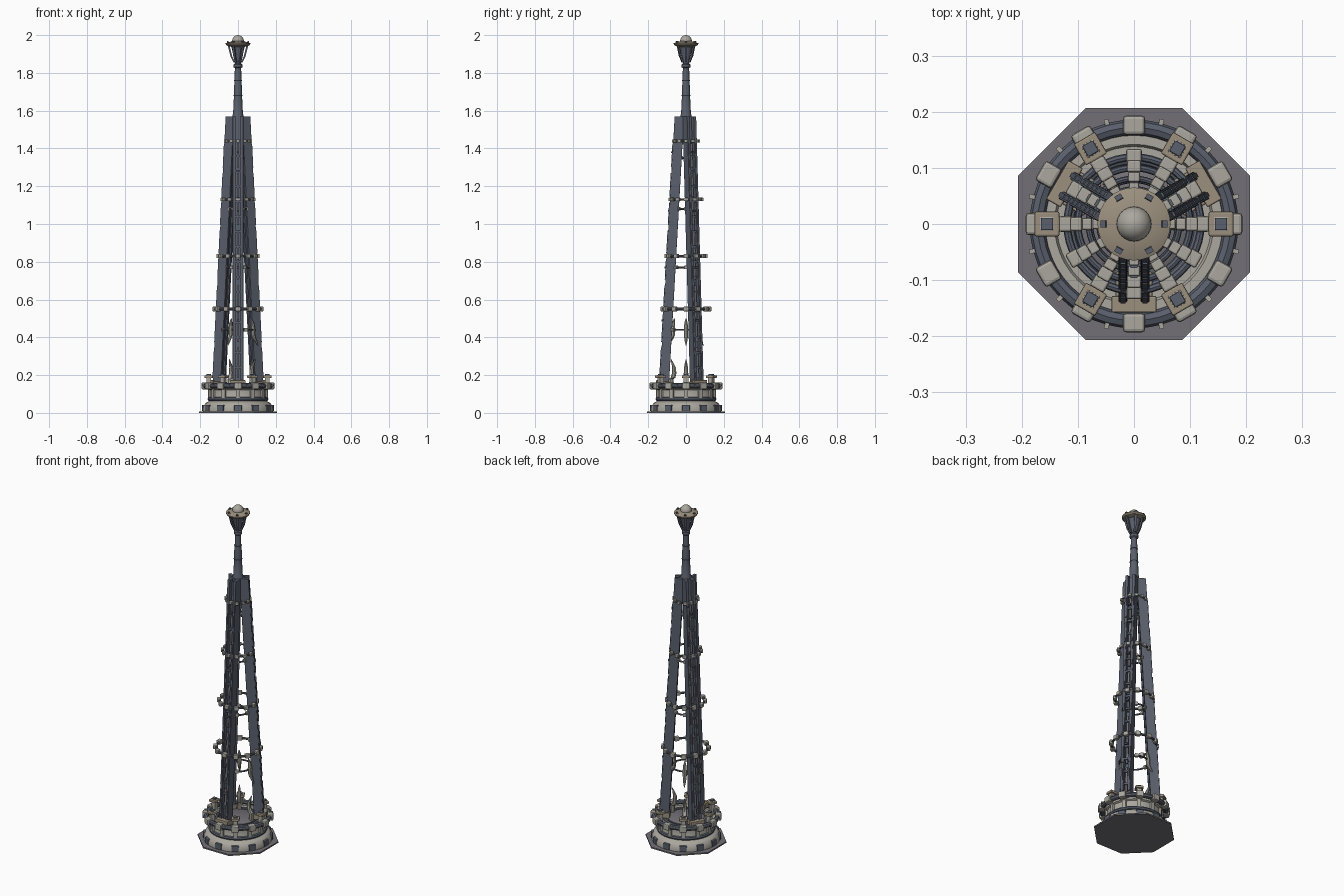
import bpy, bmesh, math
from math import sin, cos, pi, radians

if "Cube" in bpy.data.objects:
    bpy.data.objects.remove(bpy.data.objects["Cube"])

def material(name, c):
    m = bpy.data.materials.new(name)
    m.diffuse_color = (*c, 1)
    m.use_nodes = True
    m.node_tree.nodes["Principled BSDF"].inputs["Base Color"].default_value = m.diffuse_color
    return m

DARK = material("slate_metal", (0.10, 0.115, 0.15))
PALE = material("pale_stone", (0.40, 0.385, 0.34))
TAN = material("tan_metal", (0.33, 0.28, 0.21))
PLATE = material("plate_grey", (0.17, 0.16, 0.18))
LEGS = [30, 150, 270]
GAPS = [0, 120, 240]
SIX = range(0, 360, 60)
TWELVE = range(0, 360, 30)

def pt(a, r, t, z):
    # radial / tangential / height coordinates to world
    a = radians(a)
    return (r * cos(a) - t * sin(a), r * sin(a) + t * cos(a), z)

def finish(bm, name, mat, bevel=0, smooth=False):
    bmesh.ops.recalc_face_normals(bm, faces=bm.faces)
    me = bpy.data.meshes.new(name)
    bm.to_mesh(me)
    bm.free()
    ob = bpy.data.objects.new(name, me)
    bpy.context.collection.objects.link(ob)
    me.materials.append(mat)
    if bevel:
        m = ob.modifiers.new("bevel", 'BEVEL')
        m.width, m.segments = bevel, 2
    if smooth:
        bpy.ops.object.select_all(action='DESELECT')
        ob.select_set(True)
        bpy.context.view_layer.objects.active = ob
        bpy.ops.object.shade_smooth_by_angle(angle=radians(35))
    return ob

def loft(bm, rings, cap=True, closed=False):
    rings = [[bm.verts.new(p) for p in r] for r in rings]
    n = len(rings[0])
    pairs = list(zip(rings, rings[1:]))
    if closed:
        pairs.append((rings[-1], rings[0]))
    for a, b in pairs:
        for i in range(n):
            j = (i + 1) % n
            bm.faces.new((a[i], a[j], b[j], b[i]))
    if cap and not closed:
        bm.faces.new(rings[0])
        bm.faces.new(rings[-1])

def beam(bm, a, p0, p1, w, d, t=0):
    # leaning box, horizontal ends; p = (radius, height)
    loft(bm, [[pt(a, r + x * d / 2, t + y * w / 2, z) for x, y in
               ((-1, -1), (1, -1), (1, 1), (-1, 1))] for r, z in (p0, p1)])

def boxes(name, angles, specs, mat, bevel=0):
    # specs: radius, centre height, width, depth, height
    bm = bmesh.new()
    for a in angles:
        for r, z, w, d, h in specs:
            beam(bm, a, (r, z - h / 2), (r, z + h / 2), w, d)
    return finish(bm, name, mat, bevel)

def lathe(name, prof, mat, n=48, closed=False, phase=0, smooth=True):
    bm = bmesh.new()
    loft(bm, [[(r * cos(2 * pi * i / n + phase), r * sin(2 * pi * i / n + phase), z)
               for i in range(n)] for r, z in prof], closed=closed)
    return finish(bm, name, mat, smooth=smooth)

def ring(name, r, z, tube, mat):
    return lathe(name, [(r + tube * cos(k * pi / 4), z + tube * sin(k * pi / 4))
                        for k in range(8)], mat, closed=True)

def leg_r(z):
    return 0.115 - (z - 0.15) * 0.0563

# base plate and stepped drum
R8 = 0.207 / cos(pi / 8)
lathe("base_plate", [(R8, 0), (R8, 0.008)], PLATE, 8, phase=pi / 8, smooth=False)
lathe("base_drum", [(0.186, 0.008), (0.186, 0.03), (0.172, 0.052), (0.165, 0.056),
                    (0.155, 0.06), (0.148, 0.07), (0.148, 0.12), (0.158, 0.125),
                    (0.158, 0.137), (0.142, 0.137), (0.138, 0.128)], PALE)
ring("lower_band", 0.15, 0.073, 0.011, DARK)
ring("floor_band", 0.115, 0.128, 0.010, DARK)
lathe("floor_dish", [(0.10, 0.12), (0.10, 0.135), (0.085, 0.142)], PLATE)
boxes("base_blocks", TWELVE, [(0.18, 0.026, 0.04, 0.02, 0.034)], DARK, 0.004)
boxes("drum_ribs", TWELVE, [(0.15, 0.1, 0.022, 0.016, 0.05)], PALE, 0.003)

# large collar with clamps and posts
ring("collar_ring", 0.172, 0.143, 0.014, DARK)
boxes("collar_clamps", TWELVE, [(0.176, 0.143, 0.04, 0.034, 0.036)], PALE, 0.006)
boxes("collar_studs", range(15, 375, 30), [(0.187, 0.147, 0.008, 0.012, 0.008)], PALE)
boxes("collar_posts", SIX, [(0.155, 0.165, 0.026, 0.026, 0.07)], PALE, 0.002)
boxes("post_caps", SIX, [(0.155, 0.192, 0.044, 0.044, 0.014)], TAN, 0.003)
boxes("post_pins", SIX, [(0.155, 0.2, 0.022, 0.022, 0.014)], DARK, 0.002)
boxes("leg_feet", LEGS, [(0.143, 0.158, 0.08, 0.03, 0.03), (0.115, 0.15, 0.066, 0.06, 0.03)], TAN, 0.003)

# three leaning channel legs
bm = bmesh.new()
for a in LEGS:
    b, t = (leg_r(0.13), 0.13), (leg_r(1.57), 1.57)
    for s in (-1, 1):
        beam(bm, a, b, t, 0.016, 0.05, s * 0.02)
    beam(bm, a, (b[0] - 0.008, b[1]), (t[0] - 0.008, t[1]), 0.03, 0.018)
finish(bm, "legs", DARK, 0.0015)

# side rails and centre strips, split between the rings
bm, strips = bmesh.new(), bmesh.new()
STOPS = [0.17, 0.36, 0.55, 0.69, 0.83, 0.98, 1.13, 1.285, 1.44]
for a in LEGS:
    for z0, z1 in zip(STOPS, STOPS[1:]):
        z0, z1 = z0 + 0.015, z1 - 0.015
        for s in (-1, 1):
            beam(bm, a, (leg_r(z0) + 0.026, z0), (leg_r(z1) + 0.026, z1), 0.009, 0.006, s * 0.02)
        beam(strips, a, (leg_r(z0) + 0.006, z0), (leg_r(z1) + 0.006, z1), 0.012, 0.014)
finish(bm, "leg_rails", DARK)
finish(strips, "leg_strips", PLATE)
boxes("leg_rungs", LEGS, [(leg_r(z) + 0.014, z, 0.03, 0.012, 0.012)
                          for z in [0.24 + 0.08 * i for i in range(16)]], DARK)

# ring tiers around the legs
for i, (z, r, s) in enumerate([(0.55, 0.119, 1), (0.83, 0.1, 0.9),
                               (1.13, 0.081, 0.75), (1.44, 0.063, 0.65)]):
    ring(f"tier_ring_{i}", r, z, 0.007 * s, DARK)
    boxes(f"tier_clamps_{i}", TWELVE, [(r + 0.003, z, 0.028 * s, 0.024 * s, 0.025 * s)], PALE, 0.004 * s)
    boxes(f"tier_pegs_{i}", LEGS, [(leg_r(z - 0.06) + 0.024, z - 0.06, 0.012, 0.018, 0.01)], DARK)

# smaller inner hoops
for i, (z, r) in enumerate([(0.44, 0.078), (0.77, 0.06), (1.08, 0.045), (1.35, 0.032)]):
    ring(f"inner_hoop_{i}", r, z, 0.005, DARK)
    boxes(f"hoop_clamps_{i}", SIX, [(r, z, 0.02, 0.017, 0.019)], PALE, 0.003)

# curved claws facing each other in pairs
def claw(bm, a, path):
    loft(bm, [[pt(a, r + q * cos(k * pi / 4), q * sin(k * pi / 4), z) for k in range(8)]
              for r, z, q in path])

bm = bmesh.new()
for a in GAPS:
    claw(bm, a, [(0.088, 0.13, 0.013), (0.088, 0.18, 0.011), (0.08, 0.185, 0.013), (0.072, 0.21, 0.012),
                 (0.073, 0.24, 0.01), (0.083, 0.265, 0.006), (0.092, 0.285, 0.001)])
    claw(bm, a, [(0.07, 0.50, 0.002), (0.076, 0.48, 0.008), (0.08, 0.44, 0.012), (0.079, 0.415, 0.011),
                 (0.086, 0.395, 0.009), (0.097, 0.375, 0.006), (0.106, 0.355, 0.001)])
finish(bm, "claws", PALE, smooth=True)

# spire, crown and orb
lathe("spire", [(0.03, 1.42), (0.03, 1.575), (0.026, 1.585), (0.022, 1.67), (0.022, 1.72),
                (0.018, 1.75), (0.017, 1.825), (0.023, 1.83), (0.023, 1.845), (0.017, 1.85),
                (0.018, 1.87), (0.036, 1.94)], DARK, 16)
ring("spire_band_low", 0.021, 1.68, 0.003, DARK)
ring("spire_band_high", 0.018, 1.76, 0.003, DARK)
lathe("crown_dish", [(0.036, 1.938), (0.06, 1.945), (0.065, 1.952), (0.065, 1.957),
                     (0.058, 1.96), (0.03, 1.968)], TAN, 32)
bm = bmesh.new()
for a in SIX:
    beam(bm, a, (0.02, 1.855), (0.036, 1.89), 0.011, 0.009)
    beam(bm, a, (0.036, 1.89), (0.055, 1.968), 0.013, 0.009)
finish(bm, "crown_prongs", DARK)
bm = bmesh.new()
bmesh.ops.create_uvsphere(bm, u_segments=24, v_segments=12, radius=0.031)
bmesh.ops.translate(bm, verts=bm.verts, vec=(0, 0, 1.969))
finish(bm, "orb", PALE, smooth=True)
